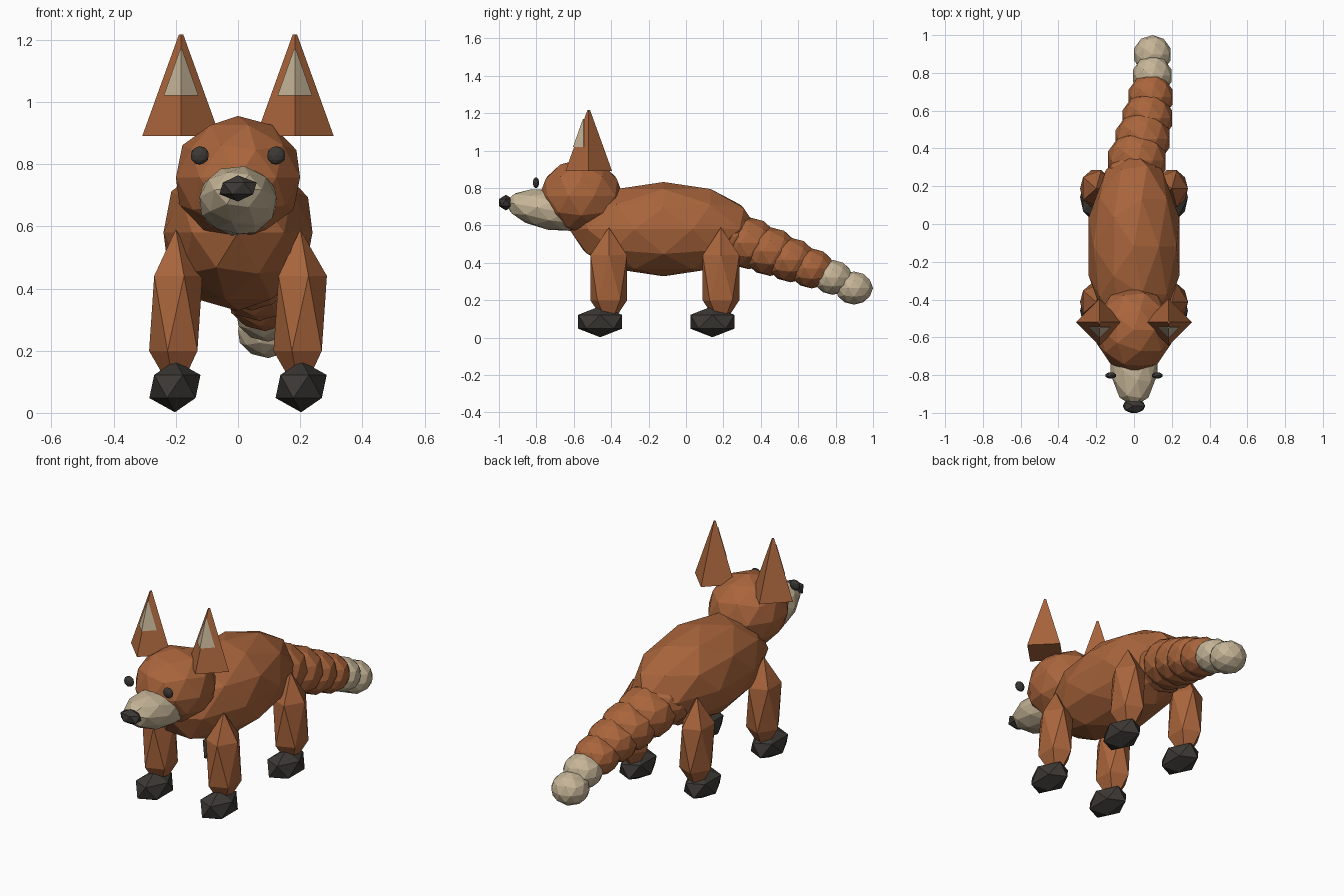
import bpy
import math

cube = bpy.data.objects.get("Cube")
if cube:
    bpy.data.objects.remove(cube, do_unlink=True)


def material(name, rgb):
    m = bpy.data.materials.new(name)
    m.use_nodes = True
    m.diffuse_color = (*rgb, 1)
    m.node_tree.nodes["Principled BSDF"].inputs["Base Color"].default_value = (*rgb, 1)
    return m


rust = material("rust_fur", (0.40, 0.13, 0.045))
cream = material("cream_fur", (0.56, 0.46, 0.31))
dark = material("charcoal", (0.045, 0.04, 0.035))


def finish(name, mat):
    ob = bpy.context.object
    ob.name = name
    ob.data.materials.append(mat)
    return ob


def ball(name, mat, loc, scale, detail=2, tilt=0):
    """Faceted icosphere stretched into an ellipsoid."""
    bpy.ops.mesh.primitive_ico_sphere_add(
        subdivisions=detail, radius=1, location=loc, rotation=(math.radians(tilt), 0, 0))
    ob = finish(name, mat)
    ob.scale = scale
    return ob


def spike(name, mat, x, y, z0, z1, r0, r1):
    """Four-sided cone with one ridge facing forward."""
    bpy.ops.mesh.primitive_cone_add(
        vertices=4, radius1=r0, radius2=r1, depth=z1 - z0, location=(x, y, (z0 + z1) / 2))
    return finish(name, mat)


# Body and head
ball("body", rust, (0, -0.12, 0.58), (0.252, 0.504, 0.252))
ball("head", rust, (0, -0.56, 0.757), (0.21, 0.225, 0.198))
ball("snout", cream, (0, -0.72, 0.682), (0.13, 0.25, 0.107), tilt=-10)
ball("nose", dark, (0, -0.963, 0.722), (0.067, 0.043, 0.042), detail=1)

for side, s in (("left", 1), ("right", -1)):
    # Eyes and ears
    ball(side + "_eye", dark, (0.123 * s, -0.802, 0.828), (0.03, 0.017, 0.03))
    spike(side + "_ear", rust, 0.183 * s, -0.52, 0.89, 1.217, 0.125, 0.007)
    spike(side + "_inner_ear", cream, 0.183 * s, -0.548, 1.02, 1.17, 0.056, 0.003)
    # Legs and paws
    for end, y in (("front", -0.413), ("hind", 0.187)):
        ball(f"{end}_{side}_leg", rust, (0.2 * s, y, 0.32), (0.096, 0.115, 0.27), detail=1)
        ball(f"{end}_{side}_paw", dark, (0.203 * s, y - 0.046, 0.085), (0.092, 0.138, 0.083), detail=1)

# Tail of overlapping segments: x, y, z, radius
tail = [
    (0.0, 0.22, 0.54, 0.165),
    (0.015, 0.335, 0.505, 0.16),
    (0.045, 0.45, 0.46, 0.15),
    (0.07, 0.56, 0.415, 0.137),
    (0.088, 0.672, 0.37, 0.123),
    (0.097, 0.785, 0.322, 0.107),
    (0.097, 0.898, 0.265, 0.102),
]
for i, (x, y, z, r) in enumerate(tail):
    ball(f"tail_segment_{i + 1}", cream if i > 4 else rust, (x, y, z), (r, r, r * 0.87))
